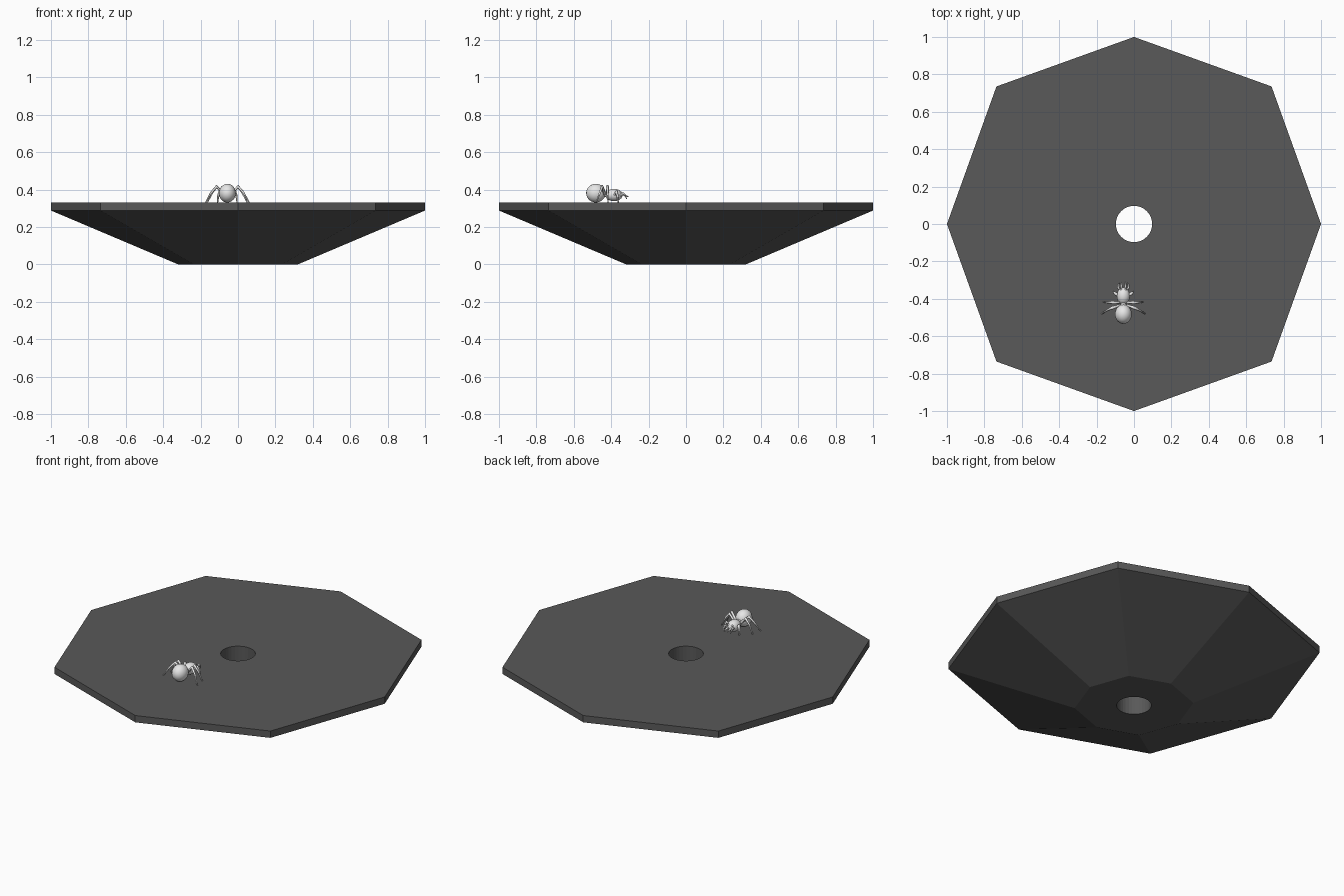
import bpy, bmesh, math
from mathutils import Vector

if "Cube" in bpy.data.objects:
    bpy.data.objects.remove(bpy.data.objects["Cube"])


def material(name, c):
    m = bpy.data.materials.new(name)
    m.diffuse_color = (*c, 1)
    m.use_nodes = True
    m.node_tree.nodes["Principled BSDF"].inputs["Base Color"].default_value = m.diffuse_color
    return m


DARK = material("charcoal", (0.10, 0.10, 0.10))
PALE = material("pale grey", (0.8, 0.8, 0.8))


def add_object(name, bm, mat, smooth=False):
    bmesh.ops.recalc_face_normals(bm, faces=bm.faces)
    me = bpy.data.meshes.new(name)
    bm.to_mesh(me)
    bm.free()
    me.materials.append(mat)
    for p in me.polygons:
        p.use_smooth = smooth
    ob = bpy.data.objects.new(name, me)
    bpy.context.collection.objects.link(ob)
    return ob


# Octagonal slab: a closed profile lofted from hole edge, over the rim, under the base
SEG = 32
HOLE = 0.097


def octagon_point(a, r):
    """Point on the octagon outline; its diagonal corners sit slightly further out."""
    k = math.floor(a / (math.pi / 4) + 1e-6)
    corners = []
    for i in (k, k + 1):
        rr = r * (1.04 if i % 2 else 1.0)
        corners.append(Vector((rr * math.cos(i * math.pi / 4), rr * math.sin(i * math.pi / 4))))
    t = a / (math.pi / 4) - k
    return corners[0].lerp(corners[1], t)


bm = bmesh.new()
loops = []
for radius, z in ((None, 0.33), (1.0, 0.33), (1.0, 0.288), (0.32, 0.0), (None, 0.0)):
    ring = []
    for i in range(SEG):
        a = 2 * math.pi * i / SEG
        if radius is None:
            p = Vector((HOLE * math.cos(a), HOLE * math.sin(a)))
        else:
            p = octagon_point(a, radius)
        ring.append(bm.verts.new((p.x, p.y, z)))
    loops.append(ring)
for n in range(len(loops)):
    r0, r1 = loops[n], loops[(n + 1) % len(loops)]
    for i in range(SEG):
        j = (i + 1) % SEG
        bm.faces.new((r0[i], r0[j], r1[j], r1[i]))
add_object("octagonal_slab", bm, DARK)

# Spider resting on the slab, head towards the hole
CX = -0.057


def ellipsoid(name, loc, size):
    bm = bmesh.new()
    bmesh.ops.create_uvsphere(bm, u_segments=20, v_segments=12, radius=1)
    for v in bm.verts:
        v.co = Vector((v.co.x * size[0] + loc[0] + CX, v.co.y * size[1] + loc[1],
                       v.co.z * size[2] + loc[2]))
    return add_object(name, bm, PALE, True)


ellipsoid("spider_abdomen", (0, -0.482, 0.381), (0.045, 0.052, 0.05))
ellipsoid("spider_waist", (0, -0.432, 0.375), (0.016, 0.02, 0.016))
ellipsoid("spider_head", (0, -0.385, 0.371), (0.035, 0.046, 0.033))


def limb(name, pts, radii):
    """Tapered tube through a few points."""
    cu = bpy.data.curves.new(name, 'CURVE')
    cu.dimensions = '3D'
    cu.bevel_depth = 1
    cu.bevel_resolution = 1
    cu.use_fill_caps = True
    sp = cu.splines.new('POLY')
    sp.points.add(len(pts) - 1)
    for p, co, r in zip(sp.points, pts, radii):
        p.co = (co[0] + CX, co[1], co[2], 1)
        p.radius = r
    cu.materials.append(PALE)
    bpy.context.collection.objects.link(bpy.data.objects.new(name, cu))


# Legs: hip, knee, shin, foot for each pair
LEGS = {
    "rear_leg": ((0.02, -0.435, 0.375), (0.058, -0.448, 0.416), (0.085, -0.46, 0.385), (0.116, -0.48, 0.332)),
    "middle_leg": ((0.02, -0.42, 0.375), (0.055, -0.42, 0.416), (0.08, -0.419, 0.385), (0.106, -0.417, 0.332)),
    "front_leg": ((0.025, -0.385, 0.365), (0.043, -0.372, 0.388), (0.049, -0.366, 0.365), (0.052, -0.362, 0.332)),
    "feeler": ((0.018, -0.355, 0.365), (0.028, -0.338, 0.382), (0.028, -0.325, 0.372), (0.022, -0.318, 0.35)),
    "fang": ((0.009, -0.348, 0.37), (0.012, -0.33, 0.37), (0.011, -0.32, 0.367), (0.008, -0.308, 0.362)),
}
for part, pts in LEGS.items():
    for side, s in (("left", -1), ("right", 1)):
        k = 1.0 if "leg" in part else 0.75
        limb(f"spider_{side}_{part}", [(s * x, y, z) for x, y, z in pts],
             [0.007 * k, 0.0085 * k, 0.006 * k, 0.003 * k])

# Eyes on the front of the head
for s in (-1, 1):
    ellipsoid("spider_eye", (s * 0.013, -0.35, 0.386), (0.006, 0.006, 0.006))
